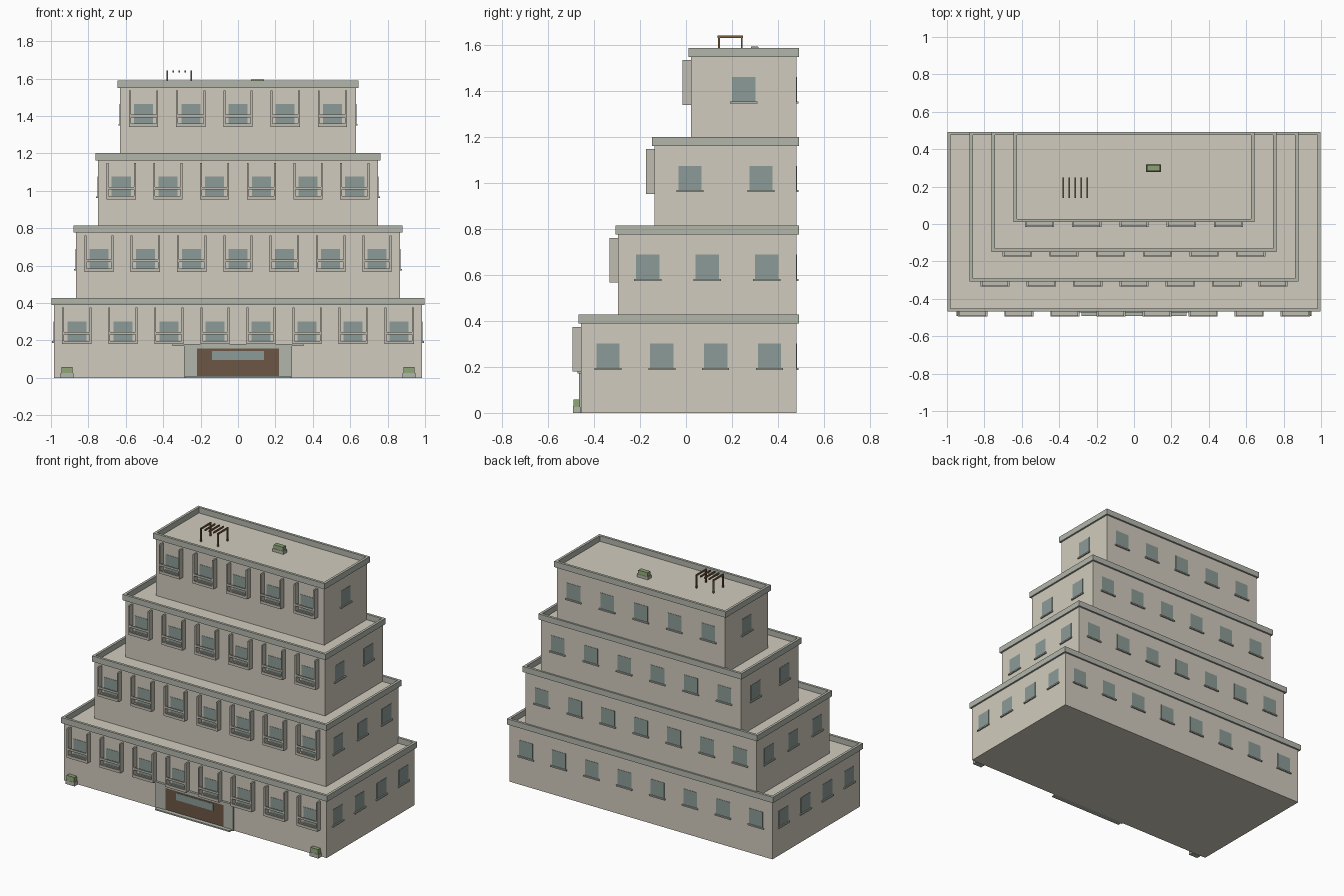
import bpy, bmesh
from mathutils import Vector

if "Cube" in bpy.data.objects:
    bpy.data.objects.remove(bpy.data.objects["Cube"])


def material(name, rgb):
    m = bpy.data.materials.new(name)
    m.diffuse_color = (*rgb, 1)
    m.use_nodes = True
    m.node_tree.nodes["Principled BSDF"].inputs["Base Color"].default_value = m.diffuse_color
    return m


WALL = material("wall", (0.64, 0.60, 0.51))
TRIM = material("trim", (0.45, 0.47, 0.41))
STONE = material("stone", (0.53, 0.51, 0.44))
GLASS = material("glass", (0.26, 0.33, 0.31))
DOOR = material("door_wood", (0.15, 0.095, 0.06))
WOOD = material("pergola_wood", (0.20, 0.12, 0.06))
GREEN = material("foliage", (0.26, 0.36, 0.17))


def boxes(name, mat, spans):
    """One object made of boxes, each (x0, x1, y0, y1, z0, z1)."""
    bm = bmesh.new()
    for x0, x1, y0, y1, z0, z1 in spans:
        verts = bmesh.ops.create_cube(bm, size=1)["verts"]
        mid = Vector((x0 + x1, y0 + y1, z0 + z1)) / 2
        size = Vector((x1 - x0, y1 - y0, z1 - z0))
        for v in verts:
            v.co = v.co * size + mid
    return finish(name, mat, bm)


def finish(name, mat, bm):
    bmesh.ops.recalc_face_normals(bm, faces=bm.faces)
    me = bpy.data.meshes.new(name)
    bm.to_mesh(me)
    bm.free()
    me.materials.append(mat)
    ob = bpy.data.objects.new(name, me)
    bpy.context.collection.objects.link(ob)
    return ob


def rim(name, x, y0, y1, z0, z1, out, inn):
    """Rectangular parapet ring around a roof."""
    bm = bmesh.new()
    rings = []
    for d, z in ((out, z0), (out, z1), (-inn, z1), (-inn, z0)):
        pts = [(-x - d, y0 - d), (x + d, y0 - d), (x + d, y1 + d), (-x - d, y1 + d)]
        rings.append([bm.verts.new((*p, z)) for p in pts])
    for k in range(4):
        a, b = rings[k], rings[(k + 1) % 4]
        for i in range(4):
            j = (i + 1) % 4
            bm.faces.new((a[i], a[j], b[j], b[i]))
    return finish(name, TRIM, bm)


BACK, STEP = 0.481, 0.387
# half width, front y, front window count, side window count
TIERS = [(0.985, -0.457, 8, 4), (0.867, -0.296, 7, 3),
         (0.749, -0.137, 6, 2), (0.631, 0.022, 5, 1)]

for t, (hw, fy, n, m) in enumerate(TIERS):
    z = t * STEP
    tag = f"tier_{t + 1}"
    boxes(tag + "_walls", WALL, [(-hw, hw, fy, BACK, z, z + 0.39)])
    rim(tag + "_parapet", hw, fy, BACK, z + 0.389, z + 0.428, 0.012, 0.005)

    xs = [hw * (2 * (i + 0.5) / n - 1) for i in range(n)]
    ys = [fy + (BACK - fy) * (j + 0.5) / m for j in range(m)]
    panes, sills, balconies = [], [], []

    # windows and sills on all four sides
    for half, d, z0, z1, out in ((0.051, 0.002, 0.195, 0.302, panes),
                                 (0.059, 0.009, 0.187, 0.196, sills)):
        for x in xs:
            out.append((x - half, x + half, BACK - 0.005, BACK + d, z + z0, z + z1))
            out.append((x - half, x + half, fy - d, fy + 0.005, z + z0, z + z1))
        for y in ys:
            for s in (-1, 1):
                a, b = sorted((s * (hw - 0.005), s * (hw + d)))
                out.append((a, b, y - half, y + half, z + z0, z + z1))

    # balcony: floor, side fins, front rail and low kerb
    f = fy - 0.037
    for x in xs:
        balconies.append((x - 0.078, x + 0.078, f, fy + 0.004, z + 0.18, z + 0.19))
        for s in (-1, 1):
            c = x + s * 0.073
            balconies.append((c - 0.005, c + 0.005, f, fy + 0.004, z + 0.185, z + 0.375))
        balconies.append((x - 0.074, x + 0.074, f, f + 0.008, z + 0.232, z + 0.246))
        balconies.append((x - 0.074, x + 0.074, f, f + 0.008, z + 0.188, z + 0.198))
    boxes(tag + "_window_panes", GLASS, panes)
    boxes(tag + "_window_sills", TRIM, sills)
    boxes(tag + "_balconies", STONE, balconies)

# entrance
F = TIERS[0][1]
boxes("entrance_frame", TRIM, [(-0.29, -0.218, F - 0.01, F + 0.005, 0, 0.172),
                               (0.218, 0.29, F - 0.01, F + 0.005, 0, 0.172),
                               (-0.218, 0.218, F - 0.01, F + 0.005, 0.157, 0.172)])
boxes("entrance_canopy", TRIM, [(-0.35, 0.35, F - 0.015, F + 0.005, 0.171, 0.182)])
boxes("entrance_step", TRIM, [(-0.28, 0.28, F - 0.034, F + 0.005, 0, 0.009)])
boxes("entrance_door", DOOR, [(-0.219, 0.219, F - 0.006, F + 0.005, 0.008, 0.158)])
boxes("entrance_glass", GLASS, [(-0.14, 0.14, F - 0.009, F, 0.096, 0.144)])


def planter(name, x, y, z, w, d, pot, top):
    boxes(name + "_pot", TRIM, [(x - w, x + w, y - d, y + d, z, z + pot)])
    plant = boxes(name + "_plant", GREEN,
                  [(x - w * 0.9, x + w * 0.9, y - d * 0.9, y + d * 0.9, z + pot, z + top)])
    for v in plant.data.vertices:
        if v.co.z > z + pot + 0.001:
            v.co.x = x + (v.co.x - x) * 0.93
            v.co.y = y + (v.co.y - y) * 0.85


for side, sx in (("left", -1), ("right", 1)):
    planter(side + "_planter", sx * 0.914, -0.476, 0, 0.034, 0.017, 0.026, 0.058)

# roof planter and pergola
DECK = 3 * STEP + 0.39
planter("roof_planter", 0.104, 0.299, DECK, 0.041, 0.02, 0.02, 0.045)
bars = [(x - 0.004, x + 0.004, 0.138, 0.248, 1.633, 1.643)
        for x in (-0.377 + 0.032 * i for i in range(5))]
posts = [(x - 0.004, x + 0.004, y - 0.004, y + 0.004, DECK, 1.634)
         for x in (-0.377, -0.249) for y in (0.143, 0.243)]
boxes("pergola", WOOD, bars + posts)
